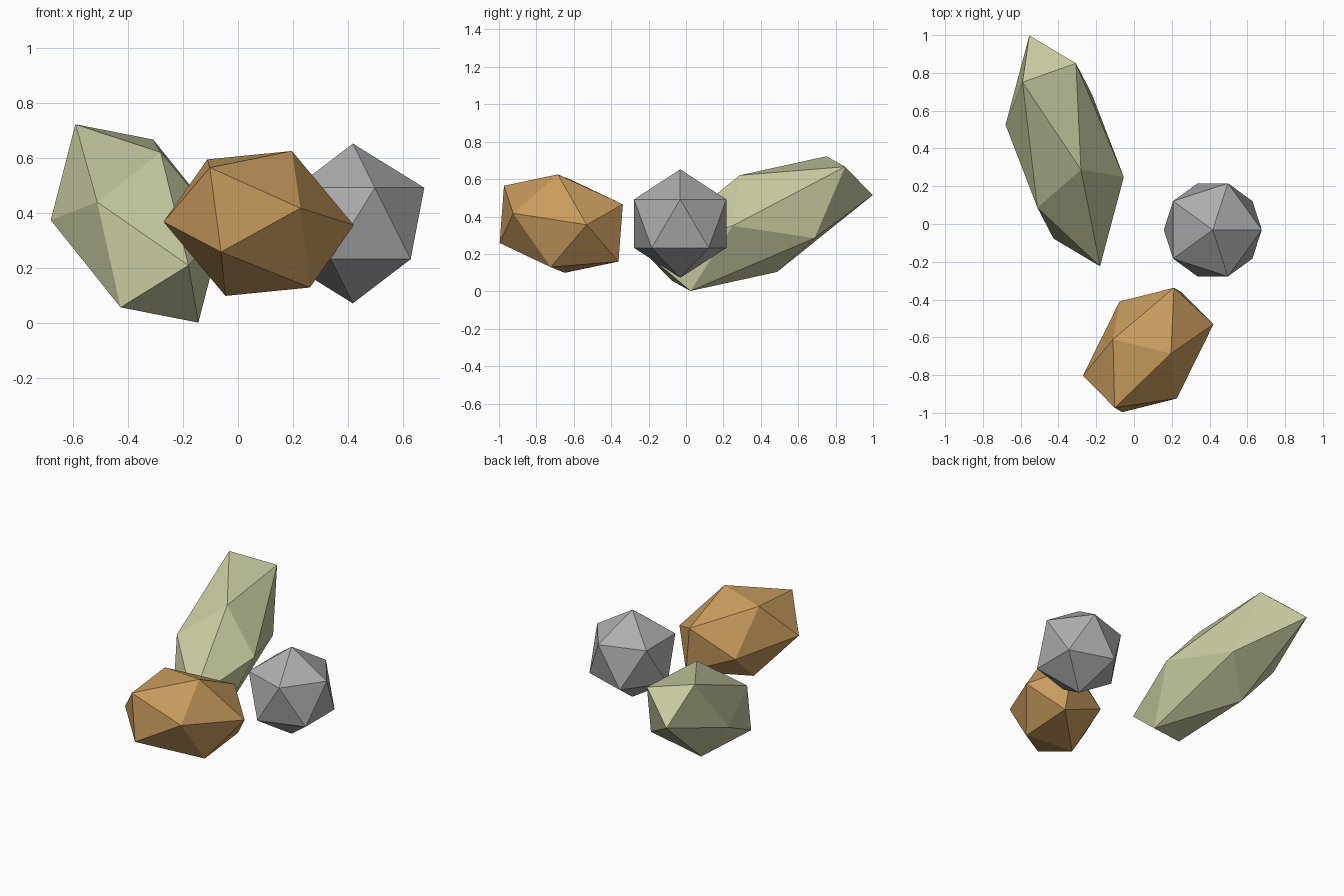
import bpy

default = bpy.data.objects.get("Cube")
if default:
    bpy.data.objects.remove(default, do_unlink=True)


def make_material(name, rgb):
    mat = bpy.data.materials.new(name)
    mat.use_nodes = True
    color = (*rgb, 1)
    mat.diffuse_color = color
    bsdf = mat.node_tree.nodes["Principled BSDF"]
    bsdf.inputs["Base Color"].default_value = color
    bsdf.inputs["Roughness"].default_value = 0.9
    return mat


def make_rock(name, mat, location, rotation, length):
    """Flat-faced twenty-sided rock, stretched along its own x axis."""
    bpy.ops.mesh.primitive_ico_sphere_add(subdivisions=1, radius=1)
    rock = bpy.context.object
    rock.name = rock.data.name = name
    rock.location = location
    rock.rotation_euler = rotation
    rock.scale = (length, RADIUS, RADIUS)
    rock.data.materials.append(mat)
    return rock


RADIUS = 0.29
CENTRE_Z = 0.362

# Round grey rock
make_rock("grey_rock", make_material("stone grey", (0.42, 0.42, 0.42)),
          (0.417, -0.031, CENTRE_Z), (0, 0, 0), RADIUS)

# Slightly stretched brown rock
make_rock("brown_rock", make_material("ochre brown", (0.58, 0.33, 0.11)),
          (0.075, -0.667, CENTRE_Z), (-0.377, -0.222, -2.231), 0.432)

# Long tilted green rock
make_rock("green_rock", make_material("pale olive", (0.57, 0.59, 0.35)),
          (-0.367, 0.387, CENTRE_Z), (-0.201, 0.429, -1.314), 0.72)
